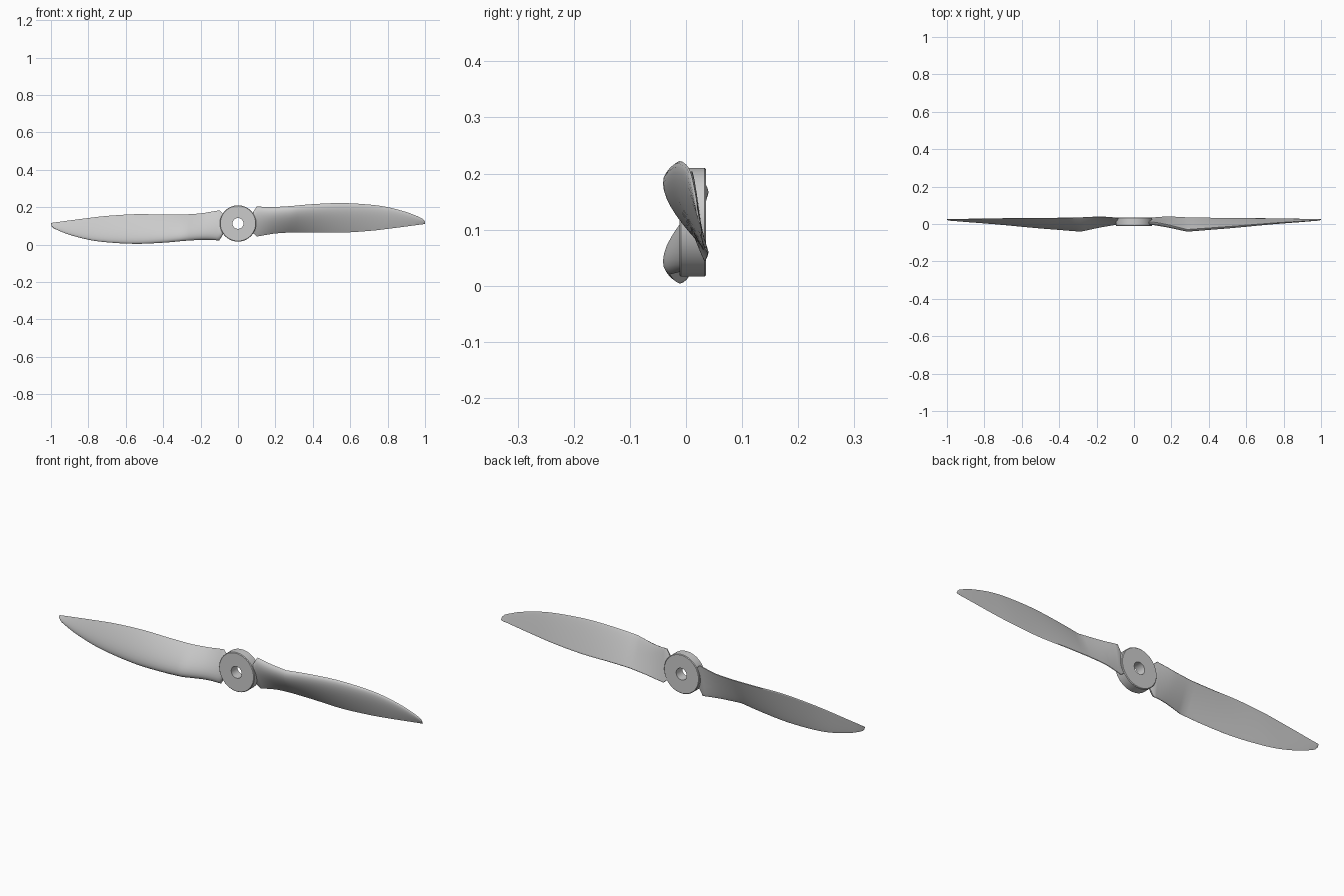
import bpy, bmesh, math
from mathutils import Vector

if "Cube" in bpy.data.objects:
    bpy.data.objects.remove(bpy.data.objects["Cube"])

CZ = 0.113  # height of the hub axis


def finish(name, bm, angle):
    bmesh.ops.recalc_face_normals(bm, faces=bm.faces)
    me = bpy.data.meshes.new(name)
    bm.to_mesh(me)
    bm.free()
    ob = bpy.data.objects.new(name, me)
    bpy.context.collection.objects.link(ob)
    bpy.ops.object.select_all(action='DESELECT')
    ob.select_set(True)
    bpy.context.view_layer.objects.active = ob
    bpy.ops.object.shade_smooth_by_angle(angle=math.radians(angle))
    return ob


def smooth_rows(rows, steps):
    """Catmull-Rom interpolation through a list of stations."""
    out = []
    for i in range(len(rows) - 1):
        p1, p2 = rows[i], rows[i + 1]
        p0 = rows[i - 1] if i else [2 * a - b for a, b in zip(p1, p2)]
        p3 = rows[i + 2] if i + 2 < len(rows) else [2 * b - a for a, b in zip(p1, p2)]
        for k in range(steps):
            t = k / steps
            out.append([0.5 * (2 * b + (c - a) * t + (2 * a - 5 * b + 4 * c - d) * t * t
                               + (3 * b - a - 3 * c + d) * t ** 3)
                        for a, b, c, d in zip(p0, p1, p2, p3)])
    return out + [list(rows[-1])]


# Blade stations: x, leading y, leading z, trailing y, trailing z, thickness
ROOT_END = [(0.076, 0.010, 0.165, 0.030, 0.066, 0.018)]
ROOT = [(0.100, 0.011, 0.204, 0.035, 0.043, 0.022),
        (0.150, 0.003, 0.201, 0.039, 0.052, 0.025),
        (0.200, -0.008, 0.201, 0.040, 0.060, 0.026),
        (0.285, -0.029, 0.206, 0.036, 0.066, 0.026)]
OUTER = [ROOT[-1],
         (0.400, -0.021, 0.216, 0.034, 0.066, 0.022),
         (0.550, -0.010, 0.222, 0.032, 0.064, 0.018),
         (0.700, 0.002, 0.214, 0.031, 0.073, 0.013),
         (0.800, 0.009, 0.200, 0.029, 0.084, 0.010),
         (0.900, 0.015, 0.174, 0.028, 0.097, 0.007),
         (0.960, 0.019, 0.151, 0.027, 0.105, 0.005)]
TIP = [(0.985, 0.020, 0.139, 0.027, 0.108, 0.004),
       (0.996, 0.022, 0.128, 0.027, 0.110, 0.003),
       (1.000, 0.023, 0.119, 0.026, 0.111, 0.002)]


def section(row, n=14):
    """Airfoil loop: domed front, nearly flat back."""
    x, ly, lz, ty, tz, th = row
    lead, trail = Vector((x, ly, lz - CZ)), Vector((x, ty, tz - CZ))
    chord = trail - lead
    normal = Vector((0, chord.z, -chord.y)).normalized()  # towards the front
    pts = []
    for i in range(2 * n):
        a = math.pi * i / n
        s = (1 + math.cos(a)) / 2
        h = (2.969 * math.sqrt(s) - 1.26 * s - 3.516 * s ** 2
             + 2.843 * s ** 3 - 1.015 * s ** 4) + 0.06 * s
        pts.append(lead + chord * s + normal * th * h * (1 if i <= n else -0.1))
    return pts


def blade(name, sign):
    bm = bmesh.new()
    rows = ROOT_END + smooth_rows(ROOT, 4)[:-1] + smooth_rows(OUTER, 4) + TIP
    loops = [[bm.verts.new((sign * p.x, p.y, sign * p.z + CZ)) for p in section(r)]
             for r in rows]
    for a, b in zip(loops, loops[1:]):
        for i in range(len(a)):
            j = (i + 1) % len(a)
            bm.faces.new((a[i], a[j], b[j], b[i]))
    bm.faces.new(loops[0])
    bm.faces.new(loops[-1])
    return finish(name, bm, 40)


blade("right_blade", 1)
blade("left_blade", -1)

# Hub: bored disc with lightly chamfered rims, turned around the y axis
R, B, Y0, Y1, C = 0.097, 0.029, -0.012, 0.036, 0.003
profile = [(B, Y0), (R - C, Y0), (R, Y0 + C), (R, Y1 - C), (R - C, Y1), (B, Y1)]
bm = bmesh.new()
N = 64
rings = [[bm.verts.new((r * math.cos(2 * math.pi * k / N), y,
                        CZ + r * math.sin(2 * math.pi * k / N))) for r, y in profile]
         for k in range(N)]
for k in range(N):
    a, b = rings[k], rings[(k + 1) % N]
    for i in range(len(profile)):
        j = (i + 1) % len(profile)
        bm.faces.new((a[i], a[j], b[j], b[i]))
finish("hub", bm, 30)
